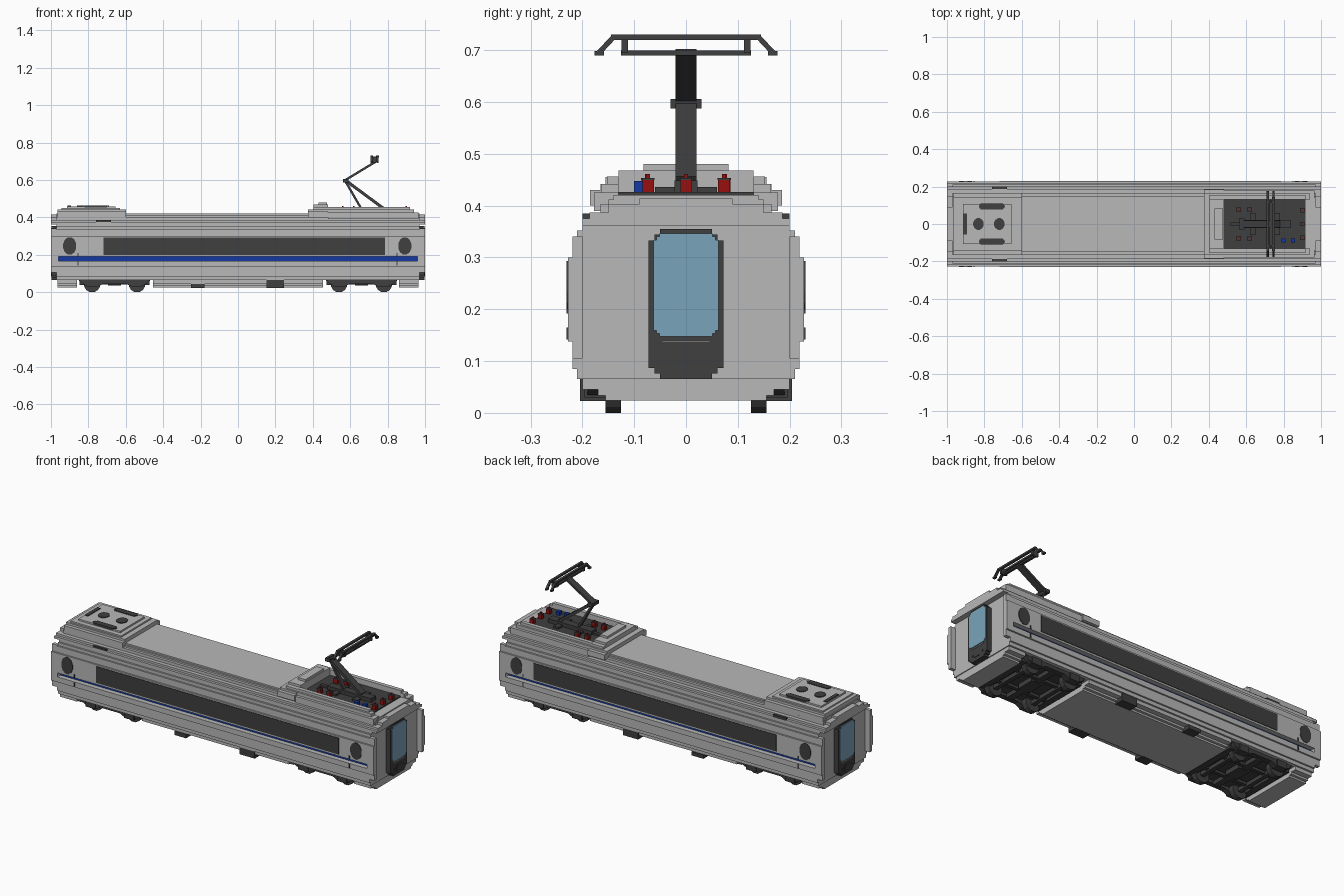
import bpy, bmesh, math
from mathutils import Vector

if "Cube" in bpy.data.objects:
    bpy.data.objects.remove(bpy.data.objects["Cube"])


def material(name, rgb):
    m = bpy.data.materials.new(name)
    m.use_nodes = True
    m.diffuse_color = (*rgb, 1)
    m.node_tree.nodes["Principled BSDF"].inputs["Base Color"].default_value = (*rgb, 1)
    return m


GREY = material("light grey", (0.48, 0.48, 0.48))
DARK = material("charcoal", (0.05, 0.05, 0.05))
BLUE = material("blue", (0.006, 0.04, 0.36))
RED = material("red", (0.31, 0.005, 0.005))
GLASS = material("pale blue glass", (0.195, 0.37, 0.50))


def finish(name, bm, mat):
    bmesh.ops.recalc_face_normals(bm, faces=bm.faces)
    me = bpy.data.meshes.new(name)
    bm.to_mesh(me)
    bm.free()
    me.materials.append(mat)
    ob = bpy.data.objects.new(name, me)
    bpy.context.collection.objects.link(ob)
    return ob


def box(name, x0, x1, y0, y1, z0, z1, mat):
    bm = bmesh.new()
    bmesh.ops.create_cube(bm, size=1)
    for v in bm.verts:
        v.co = ((x0 + x1) / 2 + v.co.x * (x1 - x0), (y0 + y1) / 2 + v.co.y * (y1 - y0),
                (z0 + z1) / 2 + v.co.z * (z1 - z0))
    return finish(name, bm, mat)


def prism(name, pts, axis, a, b, mat):
    """Extrude a 2D outline along x (outline y,z), y (x,z) or z (x,y)."""
    place = {"x": lambda p, t: (t, p[0], p[1]), "y": lambda p, t: (p[0], t, p[1]),
             "z": lambda p, t: (p[0], p[1], t)}[axis]
    bm = bmesh.new()
    ends = [[bm.verts.new(place(p, t)) for p in pts] for t in (a, b)]
    for ring in ends:
        bm.faces.new(ring)
    n = len(pts)
    for i in range(n):
        j = (i + 1) % n
        bm.faces.new((ends[0][i], ends[0][j], ends[1][j], ends[1][i]))
    return finish(name, bm, mat)


def stepped(name, steps, x0, x1, mat):
    """Symmetric staircase section: steps are (bottom, top, half width)."""
    right = [(h, z) for z0, z1, h in steps for z in (z0, z1)]
    return prism(name, right + [(-y, z) for y, z in reversed(right)], "x", x0, x1, mat)


def disc(cx, cy, rx, ry, n=12):
    return [(cx + rx * math.cos(2 * math.pi * (i + .5) / n),
             cy + ry * math.sin(2 * math.pi * (i + .5) / n)) for i in range(n)]


def cut_rect(x0, x1, y0, y1, c):
    """Rectangle with stepped corners."""
    q = [(x1 - c, y0), (x1 - c, y0 + c / 2), (x1 - c / 2, y0 + c / 2), (x1 - c / 2, y0 + c), (x1, y0 + c)]
    mx, my = x0 + x1, y0 + y1
    up = [(x, my - y) for x, y in reversed(q)]
    half = q + up
    return half + [(mx - x, my - y) for x, y in half]


def beam(name, p, q, w, t, mat):
    """Bar from p to q, w wide and t thick."""
    p, q = Vector(p), Vector(q)
    bm = bmesh.new()
    bmesh.ops.create_cube(bm, size=1)
    d = (q - p).normalized()
    side = Vector((0, 1, 0)) if abs(d.y) < .5 else Vector((1, 0, 0))
    side = (side - d * side.dot(d)).normalized()
    up = d.cross(side)
    for v in bm.verts:
        c = v.co.copy()
        v.co = (p + q) / 2 + d * c.x * (q - p).length + side * c.y * w + up * c.z * t
    return finish(name, bm, mat)


# Main shell, with a deep slot along each side for the stripe
stepped("body_shell", [(.065, .085, .21), (.085, .138, .219), (.138, .167, .228), (.167, .19, .198),
                       (.19, .3, .228), (.3, .335, .219), (.335, .352, .21), (.352, .375, .2),
                       (.375, .387, .186), (.387, .403, .165), (.403, .412, .15), (.412, .42, .14)],
        -.97, .97, GREY)
LOWER = [(.024, .034, .155), (.034, .045, .17), (.045, .066, .2)]
stepped("middle_skirt", LOWER, -.455, .455, GREY)

for s in (-1, 1):
    # End skirts, roof lip and slot closers
    a, b = sorted((s * .86, s * .965))
    stepped("end_skirt", LOWER, a, b, GREY)
    a, b = sorted((s * .97, s * 1.0))
    stepped("end_roof_lip", [(.362, .375, .2), (.375, .387, .186), (.387, .403, .15), (.403, .414, .09)],
            a, b, GREY)
    # End gangway door: frame, glass and lower panel
    prism("end_door_frame", cut_rect(-.072, .072, .065, .355, .022), "x", s * .965, s * .997, DARK)
    prism("end_door_glass", cut_rect(-.063, .063, .147, .346, .012), "x", s * .99, s * 1.0, GLASS)
    box("end_door_sill", *sorted((s * .99, s * 1.0)), -.046, .046, .137, .140, GREY)
    box("coupling_plate", *sorted((s * .99, s * .9995)), -.02, .02, .085, .115, DARK)
    for t in (-1, 1):
        box("coupling_stud", *sorted((s * .99, s * .9995)), t * .037 - .005, t * .037 + .005, .095, .105, DARK)
        # Side walls carried past the end wall
        for z0, z1, y in ((.105, .138, .219), (.138, .3, .228), (.3, .34, .219)):
            box("end_side_wall", a, b, *sorted((t * .2, t * y)), z0, z1, GREY)
        box("slot_closer", *sorted((s * .96, s * .97)), *sorted((t * .19, t * .228)), .167, .19, GREY)

for t in (-1, 1):
    # Side windows, stripe and doors
    box("side_window_band", -.72, .785, *sorted((t * .226, t * .231)), .2, .292, DARK)
    box("side_stripe", -.96, .96, *sorted((t * .196, t * .201)), .167, .19, BLUE)
    for x, h in ((-.9, -.855), (.892, .85)):
        prism("side_door_window", disc(x, .247, .036, .048), "y", t * .226, t * .231, DARK)
        for z0, z1 in ((.142, .165), (.192, .21)):
            box("side_door_handle", h - .003, h + .003, *sorted((t * .226, t * .231)), z0, z1, DARK)
    box("roof_edge_vent", -.76, -.68, *sorted((t * .184, t * .2)), .37, .385, DARK)
    for x, w, z in ((-.215, .036, .045), (.2, .047, .068)):
        box("skirt_equipment", x - w, x + w, *sorted((t * .15, t * .205)), .023, z, DARK)

# Rear roof unit
stepped("roof_unit", [(.4, .43, .165), (.43, .442, .145)], -.965, -.6, GREY)
stepped("roof_unit_step", [(.43, .45, .135)], -.945, -.63, GREY)
stepped("roof_unit_top", [(.44, .459, .108)], -.915, -.655, GREY)
for t in (-1, 1):
    prism("roof_long_vent", cut_rect(-.83, -.69, t * .093 - .016, t * .093 + .016, .01), "z", .452, .463, DARK)
for x in (-.832, -.72):
    prism("roof_round_vent", disc(x, 0, .029, .032), "z", .455, .463, DARK)
box("roof_grille", -.912, -.892, -.055, .055, .455, .463, DARK)

# Raised roof step and well around the current collector
stepped("well_front_low", [(.4, .43, .185), (.43, .442, .165)], .375, .48, GREY)
stepped("well_front_middle", [(.44, .455, .155), (.455, .468, .13)], .405, .48, GREY)
stepped("well_front_top", [(.46, .48, .082)], .43, .475, GREY)
box("well_floor", .48, .918, -.132, .132, .415, .426, DARK)
for t in (-1, 1):
    box("well_side_low", .48, .965, *sorted((t * .13, t * .178)), .39, .425, GREY)
    box("well_side_middle", .48, .94, *sorted((t * .13, t * .163)), .42, .442, GREY)
    box("well_side_top", .48, .92, *sorted((t * .13, t * .152)), .44, .456, GREY)

# Collector base and insulators
box("collector_base", .57, .84, -.022, .022, .424, .448, DARK)
for x in (.62, .75):
    box("collector_base_cross", x, x + .03, -.06, .06, .424, .436, DARK)
box("collector_base_tail", .515, .58, -.01, .01, .424, .436, DARK)


def insulator(x, y, mat):
    box("insulator", x - .011, x + .011, y - .011, y + .011, .42, .449, mat)
    box("insulator_cap", x - .012, x + .012, y - .012, y + .012, .449, .453, DARK)
    box("insulator_tip", x - .004, x + .004, y - .004, y + .004, .452, .461, RED)


for x, y in ((.9, -.073), (.9, .073), (.9, 0), (.56, -.075), (.56, .075), (.62, -.075), (.62, .075)):
    insulator(x, y, RED)
for x in (.85, .8):
    box("blue_insulator", x - .011, x + .011, -.1, -.078, .42, .447, BLUE)

# Folding arm
beam("lower_arm", (.572, 0, .6), (.775, 0, .45), .04, .016, DARK)
beam("lower_rod", (.57, 0, .6), (.66, 0, .445), .022, .012, DARK)
box("arm_elbow", .562, .59, -.03, .03, .587, .606, DARK)
beam("upper_arm", (.575, 0, .6), (.735, 0, .697), .04, .012, DARK)

# Collector head: two contact rails with horns
for x in (.715, .746):
    box("contact_rail", x - .007, x + .007, -.145, .145, .72, .73, DARK)
    for t in (-1, 1):
        beam("rail_horn", (x, t * .14, .725), (x, t * .168, .695), .012, .01, DARK)
        box("horn_tip", x - .006, x + .006, *sorted((t * .158, t * .177)), .69, .698, DARK)
box("head_cross_bar", .724, .738, -.125, .125, .69, .699, DARK)
for t in (-1, 1):
    box("head_end_link", .712, .749, *sorted((t * .112, t * .124)), .695, .725, DARK)

# Bogies
for s in (-1, 1):
    c = s * .66
    for t in (-1, 1):
        prism("bogie_side_frame", [(c - .19, .066), (c - .17, .045), (c - .14, .03), (c - .09, .03),
                                   (c - .06, .045), (c + .06, .045), (c + .09, .03), (c + .14, .03),
                                   (c + .17, .045), (c + .19, .066)], "y", t * .16, t * .19, DARK)
        box("bogie_inner_beam", c - .16, c + .16, *sorted((t * .06, t * .08)), .04, .055, DARK)
        for d in (-.12, .12):
            prism("wheel", disc(c + d, .043, .0445, .0445), "y", t * .125, t * .155, DARK)
            box("axle_box", c + d - .03, c + d + .03, *sorted((t * .155, t * .196)), .03, .066, DARK)
    for d in (-.12, .12):
        box("axle", c + d - .012, c + d + .012, -.13, .13, .032, .054, DARK)
    for d in (-.17, 0, .17):
        box("bogie_cross_beam", c + d - .018, c + d + .018, -.165, .165, .038, .06, DARK)
    box("bogie_pivot", c - .035, c + .035, -.05, .05, .035, .066, DARK)
    box("bogie_ceiling", c - .19, c + .19, -.18, .18, .06, .066, DARK)
